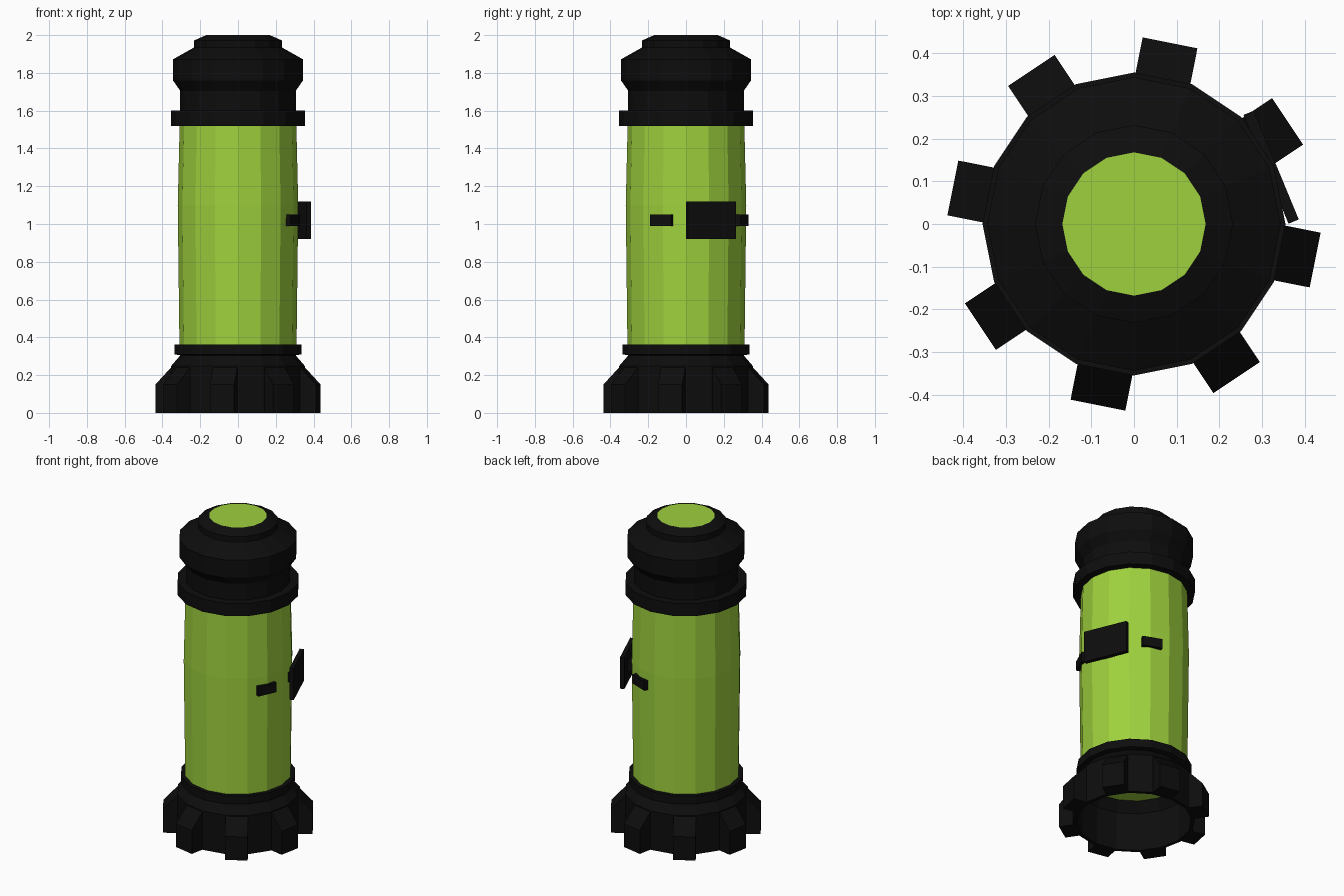
import bpy, math
from mathutils import Matrix, Vector

if "Cube" in bpy.data.objects:
    bpy.data.objects.remove(bpy.data.objects["Cube"])

SIDES = 16


def material(name, rgb):
    m = bpy.data.materials.new(name)
    m.diffuse_color = (*rgb, 1)
    m.use_nodes = True
    m.node_tree.nodes["Principled BSDF"].inputs["Base Color"].default_value = m.diffuse_color
    return m


GREEN = material("lime green", (0.345, 0.64, 0.047))
BLACK = material("soft black", (0.004, 0.004, 0.004))


def add(name, verts, faces, mat):
    me = bpy.data.meshes.new(name)
    me.from_pydata(verts, [], faces)
    me.materials.append(mat)
    ob = bpy.data.objects.new(name, me)
    bpy.context.collection.objects.link(ob)
    return ob


def lathe(name, profile, mat, cap_bottom=False, cap_top=False):
    """Revolve (radius, z) points, listed bottom to top outside, round z."""
    n = SIDES
    verts = [(r * math.cos(math.tau * i / n), r * math.sin(math.tau * i / n), z)
             for r, z in profile for i in range(n)]
    faces = [(k * n + i, k * n + (i + 1) % n, (k + 1) * n + (i + 1) % n, (k + 1) * n + i)
             for k in range(len(profile) - 1) for i in range(n)]
    if cap_bottom:
        faces.append(tuple(reversed(range(n))))
    if cap_top:
        faces.append(tuple(range((len(profile) - 1) * n, len(profile) * n)))
    return add(name, verts, faces, mat)


def prism(name, outline, width, angle, mat):
    """Extrude an (outward, z) outline sideways, then turn it to an angle."""
    n = len(outline)
    rot = Matrix.Rotation(math.radians(angle), 3, 'Z')
    verts = [rot @ Vector((r, s * width / 2, z)) for s in (-1, 1) for r, z in outline]
    faces = [tuple(range(n)), tuple(reversed(range(n, 2 * n)))]
    faces += [(i, i + n, (i + 1) % n + n, (i + 1) % n) for i in range(n)]
    return add(name, verts, faces, mat)


def block(name, r0, r1, z0, z1, width, angle, mat):
    return prism(name, [(r0, z0), (r1, z0), (r1, z1), (r0, z1)], width, angle, mat)


# Main tube, slightly bulged at the middle
lathe("body", [(0.305, 0.31), (0.31, 0.36), (0.319, 1.10), (0.308, 1.56)],
      GREEN, cap_bottom=True, cap_top=True)

# Hollow flared foot with its collar
lathe("base", [(0.335, 0.0), (0.355, 0.0), (0.355, 0.247), (0.305, 0.305), (0.335, 0.31),
               (0.335, 0.362), (0.305, 0.362)], BLACK)
lathe("base_lining", [(0.29, 0.305), (0.335, 0.245), (0.335, 0.0)], BLACK)

# Eight teeth on alternate facets of the foot
for k in range(8):
    prism(f"base_tooth_{k + 1}", [(0.335, 0), (0.433, 0), (0.433, 0.15), (0.335, 0.255)],
          0.131, 33.75 + 45 * k, BLACK)

# Cap: collar, neck, head and stepped rim
lathe("cap", [(0.30, 1.52), (0.355, 1.52), (0.355, 1.60), (0.306, 1.60), (0.306, 1.705),
              (0.344, 1.76), (0.344, 1.872), (0.232, 1.935), (0.232, 1.972),
              (0.168, 2.0)], BLACK)
lathe("cap_lens", [(0.168, 1.99), (0.168, 2.0)], GREEN, cap_top=True)

# Side plate, its mount and the two lugs beside it
block("side_plate", 0.335, 0.361, 0.92, 1.12, 0.276, 22.5, BLACK)
block("plate_mount", 0.29, 0.34, 0.99, 1.05, 0.10, 22.5, BLACK)
for side, angle in (("front", -24), ("back", 69)):
    block(f"{side}_lug", 0.29, 0.332, 0.99, 1.05, 0.12, angle, BLACK)
